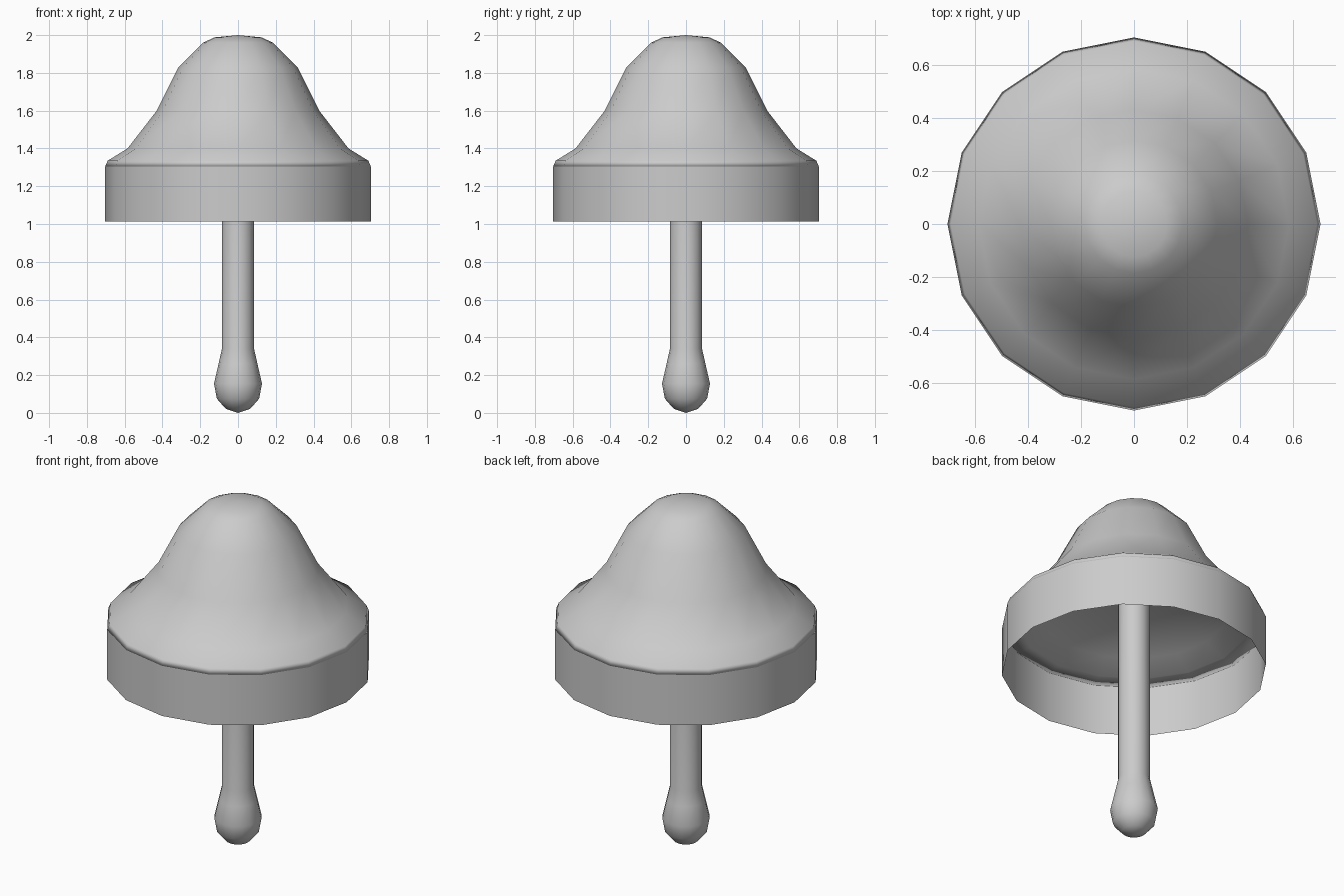
import bpy, bmesh, math

if "Cube" in bpy.data.objects:
    bpy.data.objects.remove(bpy.data.objects["Cube"])


def lathe(name, profile, sides, angle):
    """Revolve (radius, z) points around z; radius 0 makes a pole."""
    bm = bmesh.new()
    rings = []
    for r, z in profile:
        n = sides if r > 0 else 1
        rings.append([bm.verts.new((r * math.cos(2 * math.pi * i / sides),
                                    r * math.sin(2 * math.pi * i / sides), z))
                      for i in range(n)])
    for a, b in zip(rings, rings[1:]):
        for i in range(sides):
            j = (i + 1) % sides
            if len(a) == 1:
                bm.faces.new((a[0], b[j], b[i]))
            elif len(b) == 1:
                bm.faces.new((a[i], a[j], b[0]))
            else:
                bm.faces.new((a[i], a[j], b[j], b[i]))
    mesh = bpy.data.meshes.new(name)
    bm.to_mesh(mesh)
    bm.free()
    obj = bpy.data.objects.new(name, mesh)
    bpy.context.collection.objects.link(obj)
    bpy.ops.object.select_all(action='DESELECT')
    obj.select_set(True)
    bpy.context.view_layer.objects.active = obj
    bpy.ops.object.shade_smooth_by_angle(angle=math.radians(angle))
    return obj


# Closed dome: shallow hollow underside, small rounded lip, flared bell top
lathe("dome", [(0, 1.45), (0.30, 1.43), (0.50, 1.37), (0.62, 1.315),
               (0.703, 1.305), (0.69, 1.335), (0.585, 1.40),
               (0.43, 1.60), (0.315, 1.83), (0.185, 1.96),
               (0.125, 1.988), (0, 2.0)], 16, 180)

# Open rim band hanging from the edge of the dome
lathe("rim_band", [(0.703, 1.012), (0.703, 1.305)], 16, 45)

# Stem with a rounded weight at the bottom, ending inside the dome underside
lathe("stem", [(0, 0.0), (0.065, 0.022), (0.112, 0.075), (0.127, 0.155),
               (0.103, 0.26), (0.085, 0.34), (0.085, 1.45)], 16, 60)
